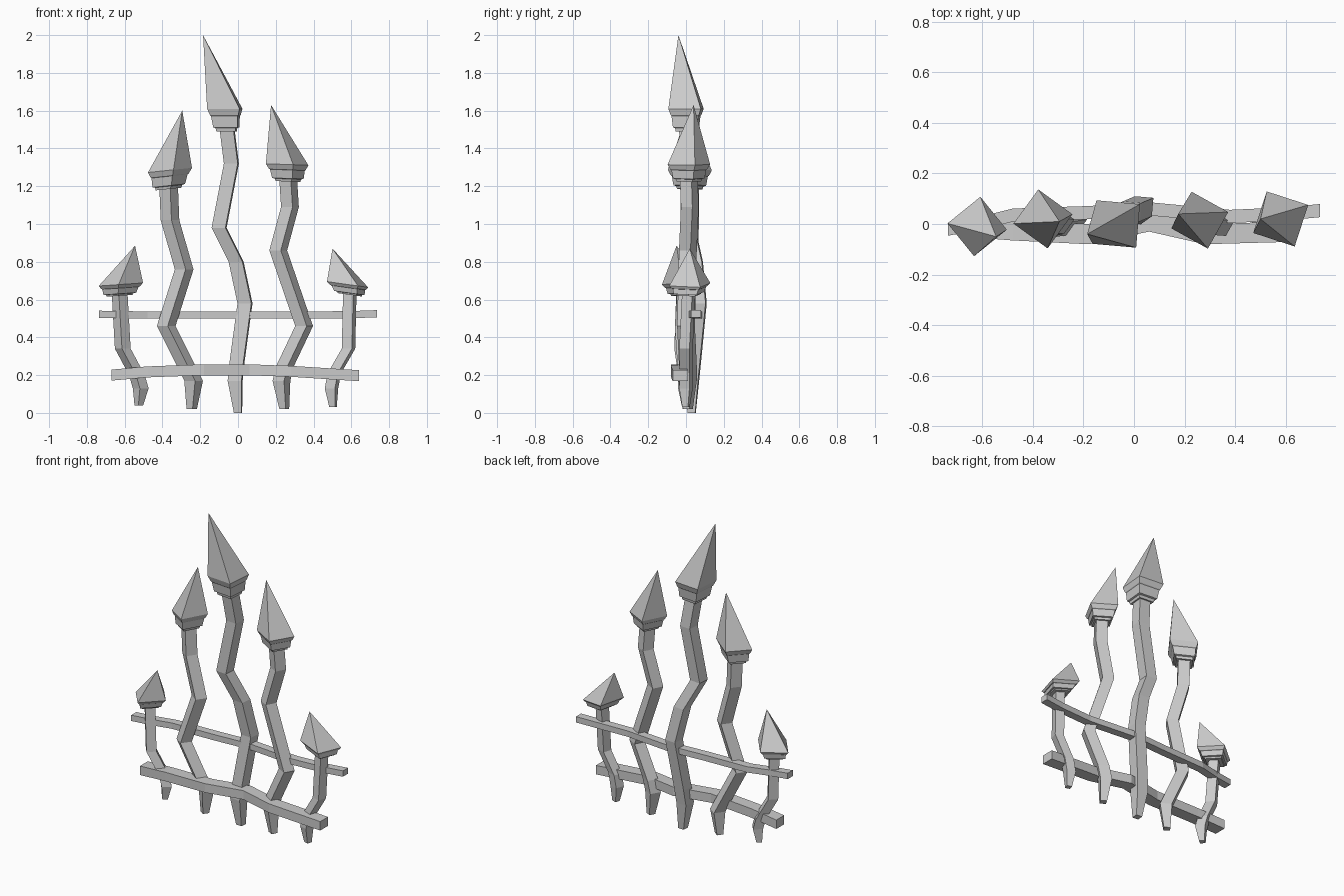
import bpy, bmesh
from math import cos, sin, radians, tan, sqrt
from mathutils import Vector

if "Cube" in bpy.data.objects:
    bpy.data.objects.remove(bpy.data.objects["Cube"])


def loft(name, rings, apex=None):
    """Skin four-sided rings in order; close with caps or a point."""
    bm = bmesh.new()
    loops = [[bm.verts.new(p) for p in ring] for ring in rings]
    for a, b in zip(loops, loops[1:]):
        for i in range(4):
            j = (i + 1) % 4
            bm.faces.new((a[i], a[j], b[j], b[i]))
    bm.faces.new(loops[0][::-1])
    if apex is None:
        bm.faces.new(loops[-1])
    else:
        tip = bm.verts.new(apex)
        for i in range(4):
            bm.faces.new((loops[-1][i], loops[-1][(i + 1) % 4], tip))
    bmesh.ops.recalc_face_normals(bm, faces=bm.faces)
    me = bpy.data.meshes.new(name)
    bm.to_mesh(me)
    bm.free()
    ob = bpy.data.objects.new(name, me)
    bpy.context.collection.objects.link(ob)
    return ob


def square(c, r, rot, tilt=0.0):
    """Horizontal square ring, corner radius r, sloped along x by tilt."""
    pts = []
    for k in range(4):
        a = radians(rot + 90 * k)
        dx, dy = r * cos(a), r * sin(a)
        pts.append(Vector((c[0] + dx, c[1] + dy, c[2] + dx * tan(radians(tilt)))))
    return pts


def picket(name, path, r, rot, base, head_r, collar_h, apex, tilt):
    # crooked shaft with tapered foot
    rings = [square(p, r * (0.55 if i == 0 else 1.0), rot)
             for i, p in enumerate(path)]
    loft(name + "_shaft", rings)
    # stepped collar and bent spear point
    b = Vector(base)
    s = Vector(path[-1])
    prof = [(1.0, 0.58), (0.85, 0.62), (0.82, 0.74), (0.32, 0.82), (0.28, 0.87), (0.0, 1.0)]
    rings = []
    for h, w in prof:
        c = b.lerp(Vector((s.x, s.y, b.z - collar_h)), h)
        rings.append(square(c, head_r * w, rot, tilt))
    loft(name + "_spearhead", rings, apex)


# pickets from left to right
picket("outer_left_picket",
       [(-.525, 0, .04), (-.515, 0, .13), (-.535, 0, .2), (-.61, -.02, .34), (-.627, -.01, .64)],
       .042, -6, (-.62, -.01, .68), .118, .06, (-.545, -.05, .885), 4)
picket("inner_left_picket",
       [(-.245, .01, .02), (-.235, .01, .17), (-.38, -.01, .46), (-.285, .01, .76),
        (-.36, .02, 1.02), (-.368, .02, 1.22)],
       .05, 9, (-.36, .02, 1.285), .118, .10, (-.295, .01, 1.6), 6)
picket("centre_picket",
       [(0, .03, 0), (-.015, .03, .17), (-.005, .04, .27), (.037, .07, .58), (-.01, .05, .8),
        (-.1, .01, .98), (-.035, .02, 1.32), (-.06, .0, 1.52)],
       .052, 40, (-.07, 0, 1.61), .122, .12, (-.185, -.04, 2.0), 0)
picket("inner_right_picket",
       [(.245, .01, .02), (.23, .01, .17), (.25, .01, .25), (.35, 0, .46), (.213, .01, .86),
        (.275, .02, 1.09), (.265, .015, 1.25)],
       .049, 16, (.26, .015, 1.315), .117, .09, (.175, .04, 1.63), -2)
picket("outer_right_picket",
       [(.503, 0, .03), (.495, 0, .13), (.51, 0, .21), (.585, .0, .34), (.592, .015, .64)],
       .04, 27, (.58, .02, .68), .122, .055, (.5, .02, .87), -8)


def rail(name, path, depth, height):
    rings = []
    for x, y, z in path:
        rings.append([Vector((x, y + a * depth / 2, z + b * height / 2))
                      for a, b in ((-1, -1), (1, -1), (1, 1), (-1, 1))])
    loft(name, rings)


# cross rails
rail("lower_rail",
     [(-.67, -.01, .2), (-.48, -.025, .217), (-.18, -.04, .228), (.06, .01, .228),
      (.28, -.04, .22), (.64, -.03, .197)], .08, .058)
rail("upper_rail",
     [(-.735, -.02, .522), (-.62, 0, .52), (-.48, .035, .518), (-.18, .045, .518), (.06, .06, .518),
      (.38, .03, .518), (.6, .04, .52), (.735, .053, .525)], .052, .038)
